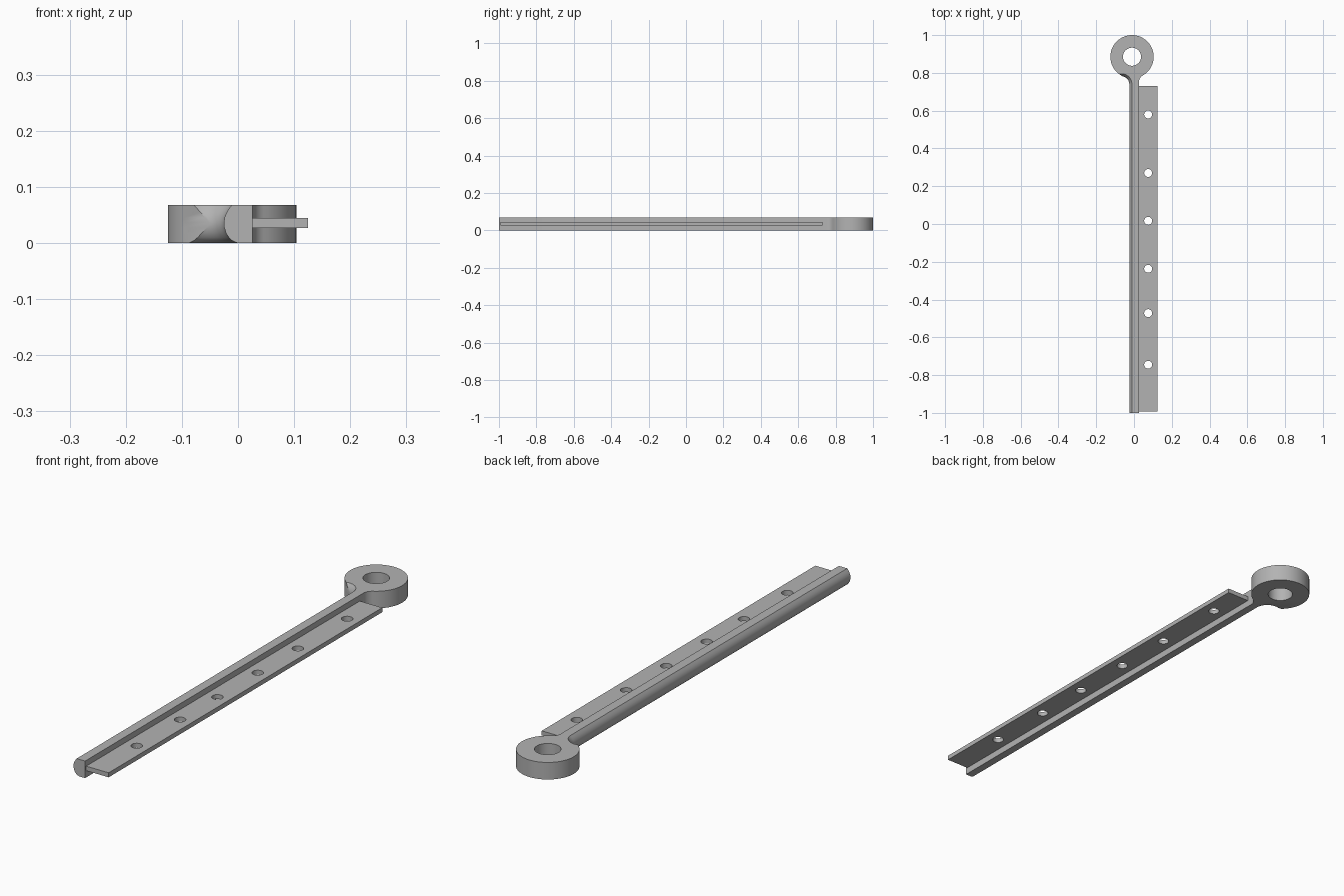
import bpy, bmesh, math

cube = bpy.data.objects.get("Cube")
if cube:
    bpy.data.objects.remove(cube, do_unlink=True)

steel = bpy.data.materials.new("plain grey steel")
steel.use_nodes = True
colour = (0.45, 0.45, 0.45, 1)
steel.diffuse_color = colour
steel.node_tree.nodes["Principled BSDF"].inputs["Base Color"].default_value = colour

RING_X, RING_Y, RING_R, HOLE_R = -0.0105, 0.8855, 0.1145, 0.048
HEIGHT, ROD_RIGHT, ROD_LEFT, FILLET = 0.068, 0.026, -0.025, 0.04


def arc(cx, cy, r, a0, a1, n):
    return [(cx + r * math.cos(a0 + (a1 - a0) * i / n),
             cy + r * math.sin(a0 + (a1 - a0) * i / n)) for i in range(n + 1)]


def fillet_centre(x):
    """Centre of a fillet circle touching the ring from the front."""
    reach = RING_R + FILLET
    return x, RING_Y - math.sqrt(reach ** 2 - (x - RING_X) ** 2)


def outline(left):
    """Plan outline of rod, neck and ring for one left-hand rod edge."""
    rx, ry = fillet_centre(ROD_RIGHT + FILLET)
    lx, ly = fillet_centre(ROD_LEFT - FILLET)
    pts = [(ROD_RIGHT, -1)]
    pts += arc(rx, ry, FILLET, math.pi, math.atan2(RING_Y - ry, RING_X - rx), 10)
    start = math.atan2(ry - RING_Y, rx - RING_X)
    pts += arc(RING_X, RING_Y, RING_R, start, math.radians(222), 64)[1:]
    # the left fillet runs until it cuts the ring
    r, d = left - lx, RING_R + FILLET
    a = (d * d + r * r - RING_R ** 2) / (2 * d)
    swing = math.acos(min(1, a / r))
    toward = math.atan2(RING_Y - ly, RING_X - lx)
    pts += arc(lx, ly, r, toward + swing, 0, 14)
    pts.append((left, -1))
    return pts


def finish(name, bm):
    bmesh.ops.recalc_face_normals(bm, faces=bm.faces)
    mesh = bpy.data.meshes.new(name)
    bm.to_mesh(mesh)
    bm.free()
    mesh.materials.append(steel)
    obj = bpy.data.objects.new(name, mesh)
    bpy.context.collection.objects.link(obj)
    return obj


def drill(obj, holes, radius):
    """Cut vertical round holes, then smooth the curved walls."""
    bm = bmesh.new()
    for x, y in holes:
        made = bmesh.ops.create_cone(bm, cap_ends=True, segments=48, radius1=radius,
                                     radius2=radius, depth=0.4)
        bmesh.ops.translate(bm, verts=made["verts"], vec=(x, y, HEIGHT / 2))
    cutter = finish("hole_cutter", bm)
    cutter.hide_render = True
    mod = obj.modifiers.new("holes", "BOOLEAN")
    mod.operation, mod.solver, mod.object = "DIFFERENCE", "EXACT", cutter
    bpy.ops.object.select_all(action="DESELECT")
    bpy.context.view_layer.objects.active = obj
    obj.select_set(True)
    bpy.ops.object.modifier_apply(modifier=mod.name)
    bpy.data.objects.remove(cutter, do_unlink=True)
    bpy.ops.object.shade_smooth_by_angle(angle=math.radians(30))


# Rod with rounded left side, flowing through the neck into the eye ring
side = [(0, 0), (0.002, -0.006), (0.005, -0.0115), (0.01, -0.0165), (0.018, -0.0215),
        (0.028, -0.0245), (0.037, ROD_LEFT), (0.046, -0.0238), (0.055, -0.020),
        (0.062, -0.0155), (HEIGHT, -0.011)]
bm = bmesh.new()
levels = [[bm.verts.new((x, y, z)) for x, y in outline(left)] for z, left in side]
for low, high in zip(levels, levels[1:]):
    for i in range(len(low)):
        j = (i + 1) % len(low)
        bm.faces.new((low[i], low[j], high[j], high[i]))
bm.faces.new(levels[0])
bm.faces.new(levels[-1])
drill(finish("rod_with_eye_ring", bm), [(RING_X, RING_Y)], HOLE_R)

# Flat mounting strip along the right of the rod
bm = bmesh.new()
bmesh.ops.create_cube(bm, size=1)
x0, x1, y0, y1, z0, z1 = 0.02, 0.125, -0.993, 0.73, 0.027, 0.045
bmesh.ops.scale(bm, verts=bm.verts, vec=(x1 - x0, y1 - y0, z1 - z0))
bmesh.ops.translate(bm, verts=bm.verts,
                    vec=((x0 + x1) / 2, (y0 + y1) / 2, (z0 + z1) / 2))
screw_rows = (0.58, 0.27, 0.017, -0.237, -0.472, -0.745)
drill(finish("mounting_strip", bm), [(0.075, y) for y in screw_rows], 0.021)
